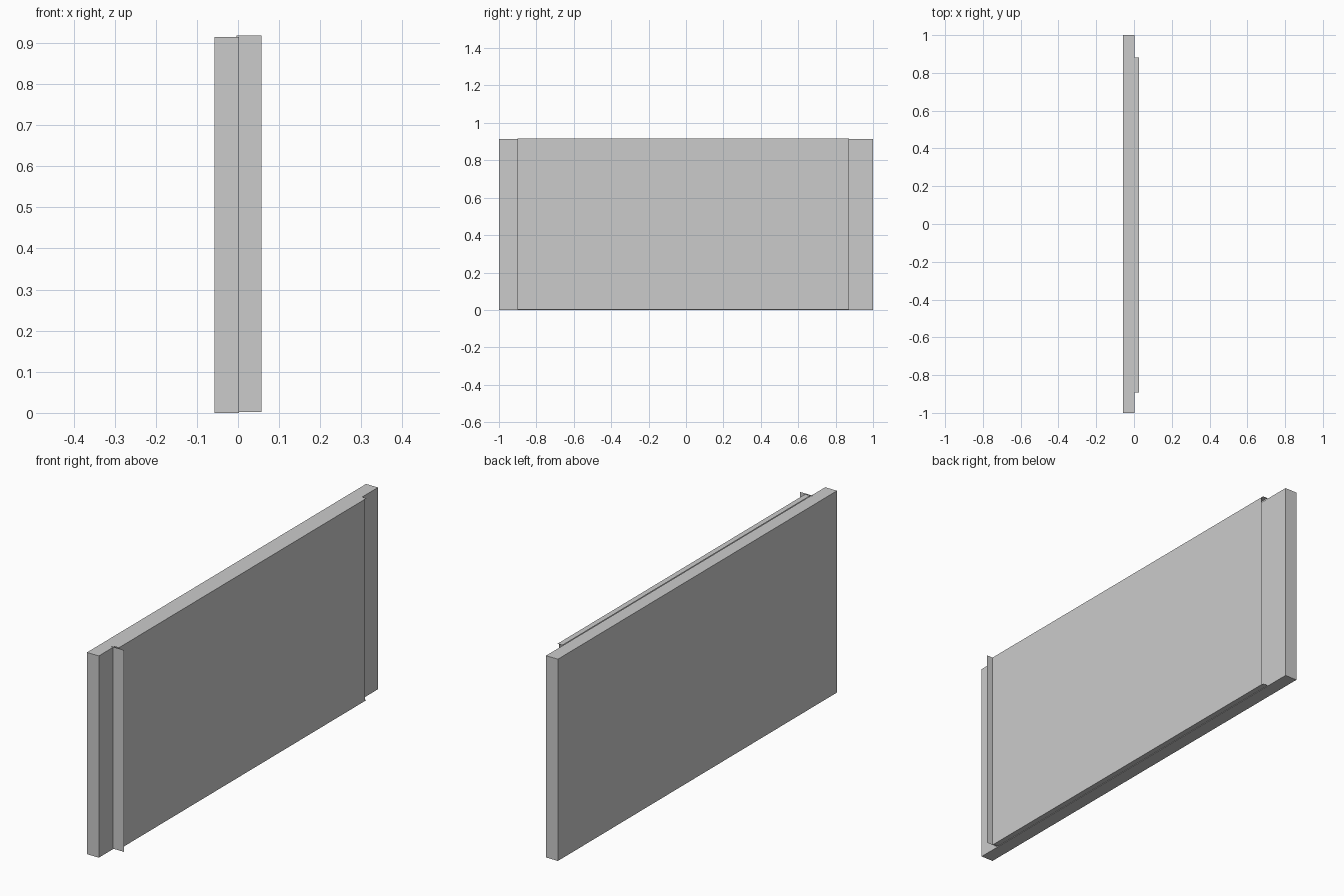
import bpy
import bmesh

if "Cube" in bpy.data.objects:
    bpy.data.objects.remove(bpy.data.objects["Cube"])


def box(name, lo, hi):
    """Axis-aligned solid box, or a single flat sheet when one side is zero."""
    bm = bmesh.new()
    size = [b - a for a, b in zip(lo, hi)]
    if 0 in size:
        flat = size.index(0)
        u, v = [i for i in range(3) if i != flat]
        corners = []
        for pu, pv in ((lo, lo), (hi, lo), (hi, hi), (lo, hi)):
            p = list(lo)
            p[u], p[v] = pu[u], pv[v]
            corners.append(bm.verts.new(p))
        bm.faces.new(corners)
    else:
        bmesh.ops.create_cube(bm, size=1)
        for vert in bm.verts:
            vert.co = [a + s * (c + 0.5) for a, s, c in zip(lo, size, vert.co)]
    mesh = bpy.data.meshes.new(name)
    bm.to_mesh(mesh)
    bm.free()
    obj = bpy.data.objects.new(name, mesh)
    bpy.context.collection.objects.link(obj)
    return obj


BACK_X, PANEL_X, LIP_X = 0.002, 0.027, 0.0575
Z0, Z1 = 0.0025, 0.9175

# Main solid slab
box("slab", (-0.0575, -1, 0), (BACK_X, 1, 0.915))

# Thin facing sheet standing off the slab, open at the +y end
box("facing_panel", (PANEL_X, -0.9, Z0), (PANEL_X, 0.872, Z1))

# Narrow sheets closing the gap above and below the facing
for name, z in (("top_strip", Z1), ("bottom_strip", Z0)):
    box(name, (BACK_X, -0.893, z), (PANEL_X, 0.882, z))

# Upright end sheet that sticks out past the facing
box("end_lip", (-0.004, -0.899, Z0), (LIP_X, -0.899, Z1))
